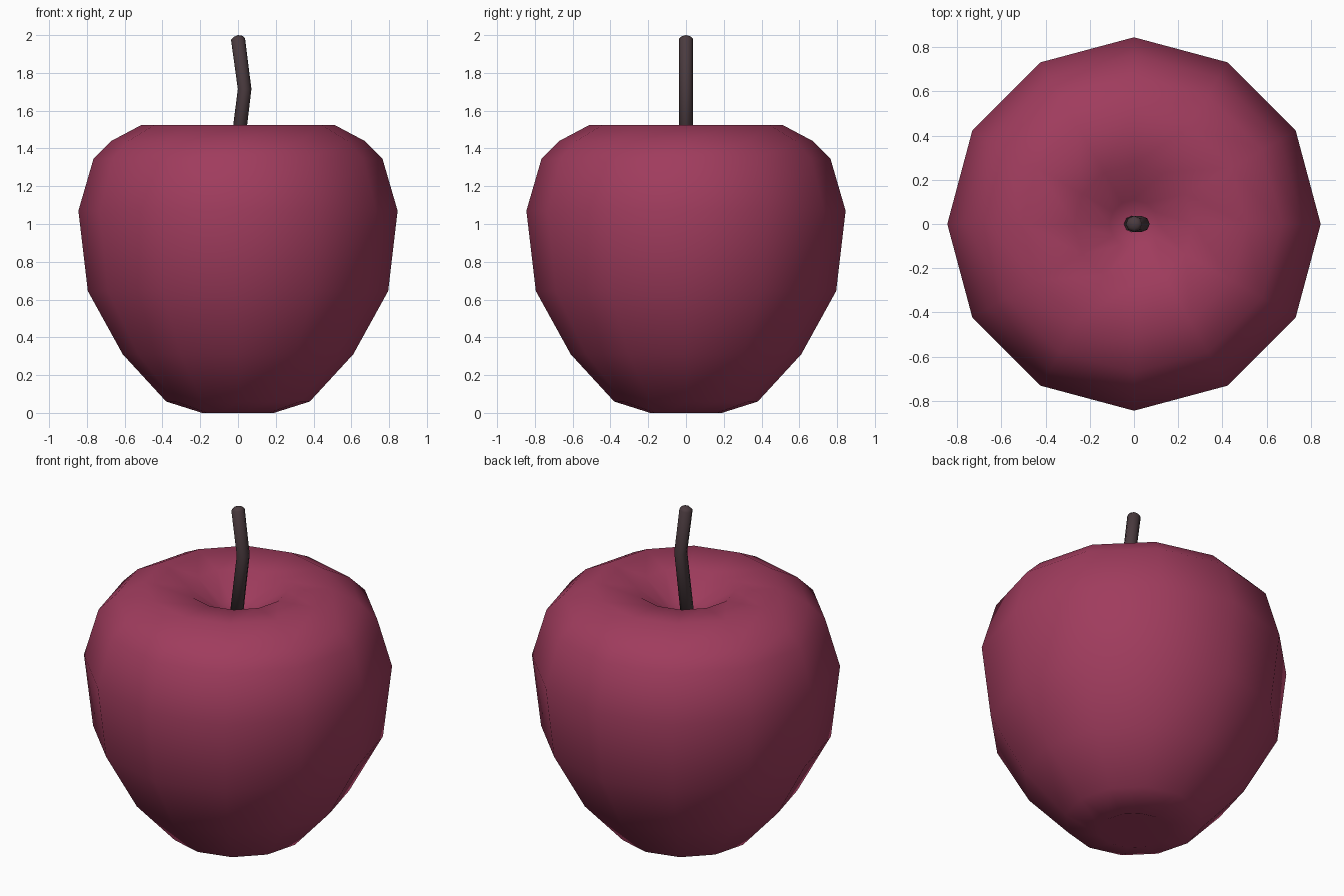
import bpy, bmesh, math
from mathutils import Vector

if "Cube" in bpy.data.objects:
    bpy.data.objects.remove(bpy.data.objects["Cube"])


def material(name, rgb):
    m = bpy.data.materials.new(name)
    m.diffuse_color = (*rgb, 1.0)
    m.use_nodes = True
    m.node_tree.nodes["Principled BSDF"].inputs["Base Color"].default_value = m.diffuse_color
    return m


def ring_mesh(name, rings, start, end, mat):
    """Skin rings of points, closing both ends with a fan to a centre point."""
    bm = bmesh.new()
    vr = [[bm.verts.new(p) for p in ring] for ring in rings]
    a, b = bm.verts.new(start), bm.verts.new(end)
    n = len(vr[0])
    for i in range(n):
        j = (i + 1) % n
        bm.faces.new((a, vr[0][j], vr[0][i]))
        bm.faces.new((b, vr[-1][i], vr[-1][j]))
        for lo, hi in zip(vr, vr[1:]):
            bm.faces.new((lo[i], lo[j], hi[j], hi[i]))
    bmesh.ops.recalc_face_normals(bm, faces=bm.faces)
    for f in bm.faces:
        f.smooth = True
    me = bpy.data.meshes.new(name)
    bm.to_mesh(me)
    bm.free()
    me.materials.append(mat)
    ob = bpy.data.objects.new(name, me)
    bpy.context.collection.objects.link(ob)
    return ob


def circle(centre, r, sides, tilt=0.0):
    """Horizontal ring, tilted about y by a slope."""
    out = []
    for k in range(sides):
        t = 2 * math.pi * k / sides
        x, y = r * math.cos(t), r * math.sin(t)
        out.append(Vector(centre) + Vector((x, y, -x * tilt)))
    return out


skin = material("crimson skin", (0.35, 0.045, 0.11))
bark = material("dark brown stem", (0.07, 0.044, 0.05))

# Fruit body: twelve-sided lathe with dimples at top and bottom
profile = [(0.19, 0.0), (0.38, 0.06), (0.61, 0.31), (0.795, 0.645),
           (0.845, 1.07), (0.765, 1.345), (0.67, 1.44), (0.51, 1.525),
           (0.27, 1.5), (0.11, 1.385)]
ring_mesh("apple_body", [circle((0, 0, z), r, 12) for r, z in profile],
          (0, 0, 0.08), (0, 0, 1.35), skin)

# Stem: bent eight-sided rod with a slightly domed tip
stem = [(-0.012, 1.33, 0.037, 0.13), (0.035, 1.715, 0.036, 0.0),
        (0.0, 1.98, 0.037, -0.13), (0.0, 1.993, 0.024, -0.13)]
ring_mesh("stem", [circle((x, 0, z), r, 8, t) for x, z, r, t in stem],
          (-0.012, 0, 1.32), (0.0, 0, 2.0), bark)
